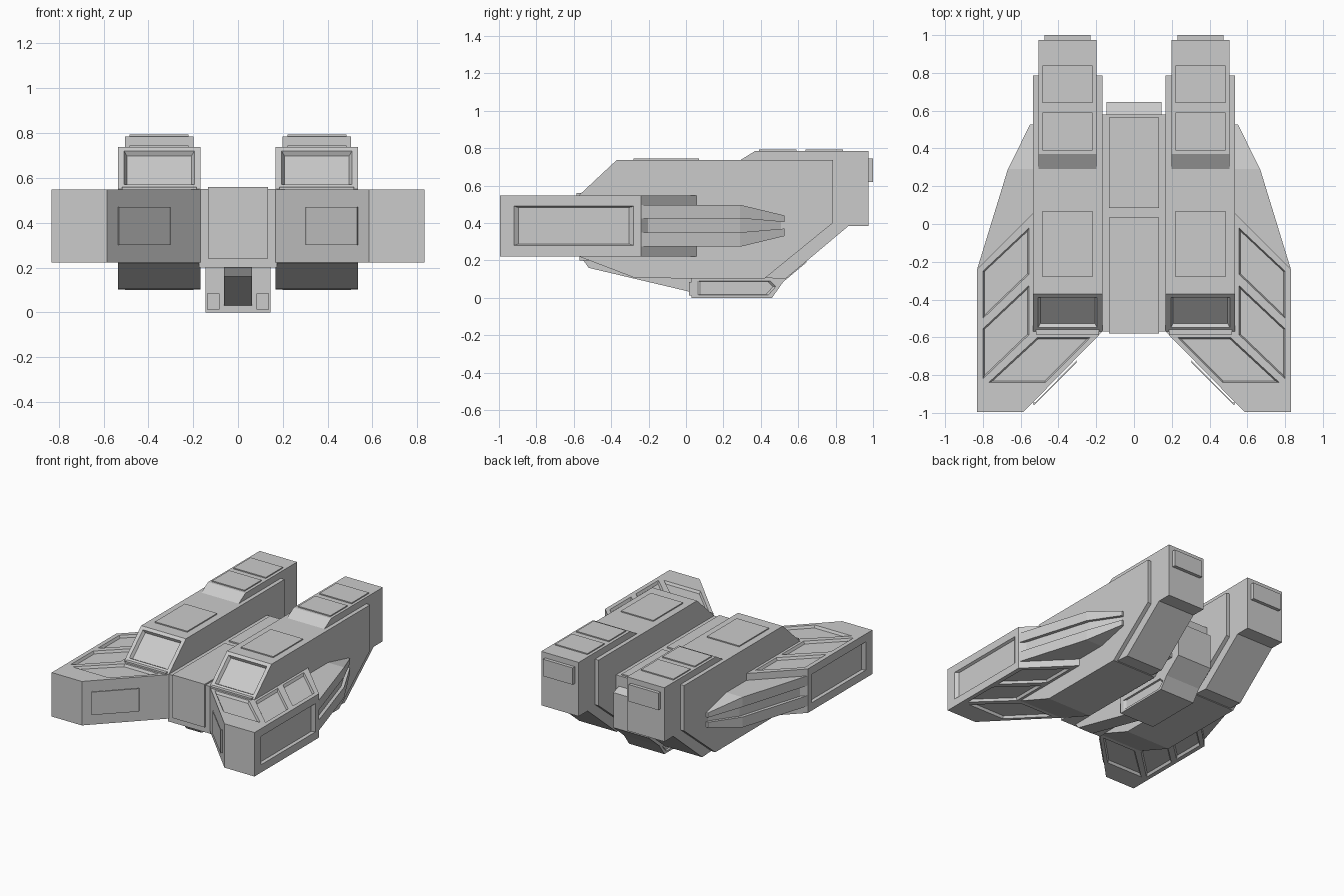
import bpy, bmesh
from mathutils import Vector

if "Cube" in bpy.data.objects:
    bpy.data.objects.remove(bpy.data.objects["Cube"])


def finish(name, bm, mirror):
    bmesh.ops.recalc_face_normals(bm, faces=bm.faces)
    me = bpy.data.meshes.new(name)
    bm.to_mesh(me)
    bm.free()
    ob = bpy.data.objects.new(name, me)
    bpy.context.collection.objects.link(ob)
    if mirror:
        ob.modifiers.new("mirror", 'MIRROR').use_mirror_merge = False
    return ob


def loft(bm, rings):
    # closed skin through rings of equal point count, capped at both ends
    vs = [[bm.verts.new(p) for p in r] for r in rings]
    n = len(vs[0])
    for a, b in zip(vs, vs[1:]):
        for i in range(n):
            bm.faces.new((a[i], a[(i + 1) % n], b[(i + 1) % n], b[i]))
    bm.faces.new(vs[0])
    bm.faces.new(vs[-1])


def side_prism(name, yz, x0, x1, mirror=True):
    bm = bmesh.new()
    loft(bm, [[(x, y, z) for y, z in yz] for x in (x0, x1)])
    return finish(name, bm, mirror)


def plan_prism(name, xy, z0, z1, mirror=True):
    bm = bmesh.new()
    loft(bm, [[(x, y, z) for x, y in xy] for z in (z0, z1)])
    return finish(name, bm, mirror)


def box(name, x0, x1, y0, y1, z0, z1, mirror=True):
    return plan_prism(name, [(x0, y0), (x1, y0), (x1, y1), (x0, y1)], z0, z1, mirror)


def recess(target, panels, depth):
    # cut bevelled recesses; panels = (corner list, outward normal)
    bm = bmesh.new()
    for pts, normal in panels:
        pts = [Vector(p) for p in pts]
        n = Vector(normal).normalized()
        c = sum(pts, Vector()) / len(pts)
        loft(bm, [[p + n * 0.01 for p in pts],
                  pts,
                  [c + (p - c) * 0.92 - n * depth for p in pts]])
    cutter = finish(target.name + "_cutter", bm, False)
    cutter.hide_render = True
    cutter.hide_set(True)
    mod = target.modifiers.new("recess", 'BOOLEAN')
    mod.operation = 'DIFFERENCE'
    mod.solver = 'EXACT'
    mod.object = cutter
    target.modifiers.move(len(target.modifiers) - 1, 0)


# twin hulls: wide shell with sunken window, narrower rear core
shell = side_prism("hull_shell", [(-0.57, 0.55), (-0.37, 0.737), (0.785, 0.737), (0.785, 0.4),
                                  (0.42, 0.103), (-0.27, 0.105), (-0.57, 0.22)], 0.168, 0.535)
recess(shell, [([(0.195, -0.548, 0.571), (0.508, -0.548, 0.571),
                 (0.508, -0.388, 0.72), (0.195, -0.388, 0.72)], (0, -0.187, 0.2))], 0.022)
side_prism("hull_core", [(0.25, 0.71), (0.29, 0.736), (0.37, 0.785), (0.975, 0.785),
                         (0.975, 0.385), (0.87, 0.385), (0.53, 0.1), (0.3, 0.115)], 0.198, 0.505)
box("window_sill", 0.185, 0.518, -0.585, -0.55, 0.545, 0.56)

# raised plates on the hulls
for name, y0, y1, z in (("front", -0.28, 0.07, 0.737), ("middle", 0.39, 0.59, 0.785),
                        ("rear", 0.64, 0.84, 0.785)):
    box(name + "_hull_plate", 0.22, 0.485, y0, y1, z - 0.01, z + 0.008)
box("exhaust_plate", 0.23, 0.473, 0.96, 1.0, 0.62, 0.745)

# central body with deck panels
box("central_body", -0.175, 0.175, -0.57, 0.58, 0.2, 0.55, False)
box("front_deck_panel", -0.133, 0.133, -0.58, 0.035, 0.24, 0.56, False)
box("rear_deck_panel", -0.133, 0.133, 0.085, 0.563, 0.54, 0.56, False)

# keel under the body
side_prism("keel_ridge", [(-0.57, 0.23), (-0.52, 0.16), (0.03, 0.03), (0.1, 0.03),
                          (0.1, 0.23)], -0.062, 0.062, False)
keel = side_prism("keel", [(0.03, 0.3), (0.03, 0.0), (0.46, 0.0), (0.52, 0.085),
                           (0.645, 0.19), (0.645, 0.45), (0.5, 0.5)], -0.145, 0.145, False)
recess(keel, [([(s * 0.145, y, z) for y, z in
                ((0.06, 0.015), (0.44, 0.015), (0.48, 0.06), (0.45, 0.09), (0.06, 0.09))],
               (s, 0, 0)) for s in (-1, 1)], 0.012)
box("keel_lamp", 0.082, 0.138, 0.015, 0.05, 0.012, 0.085)

# forward wings with sunken panels above, below and outside
wing = plan_prism("wing", [(0.168, -0.57), (0.585, -0.995), (0.832, -0.995), (0.832, -0.24),
                           (0.535, 0.057), (0.3, 0.057), (0.168, -0.3)], 0.222, 0.548)
quads = [[(0.555, -0.02), (0.555, -0.265), (0.8, -0.5), (0.8, -0.25)],
         [(0.555, -0.325), (0.555, -0.585), (0.8, -0.82), (0.8, -0.555)],
         [(0.23, -0.6), (0.51, -0.6), (0.77, -0.84), (0.47, -0.84)]]
panels = [([(x, y, z) for x, y in q], (0, 0, s)) for q in quads for z, s in ((0.548, 1), (0.222, -1))]
panels.append(([(0.832, -0.92, 0.28), (0.832, -0.28, 0.28), (0.832, -0.28, 0.49),
                (0.832, -0.92, 0.49)], (1, 0, 0)))
recess(wing, panels, 0.018)
plan_prism("wing_front_plate", [(0.302, -0.721), (0.522, -0.945), (0.535, -0.945), (0.53, -0.96),
                                (0.305, -0.735)], 0.3, 0.47)

# swept rear fins: two outer blades around a set-back middle slab
for name, inset, zs in (("upper_fin", 0, ((0.425, 0.497), (0.425, 0.497), (0.405, 0.44))),
                        ("lower_fin", 0, ((0.273, 0.35), (0.273, 0.35), (0.33, 0.37))),
                        ("middle_fin", 0.025, ((0.34, 0.44), (0.34, 0.44), (0.36, 0.415)))):
    bm = bmesh.new()
    loft(bm, [[(0.45, y, a), (x - inset, y, a), (x - inset, y, b), (0.45, y, b)]
              for (y, x), (a, b) in zip(((-0.238, 0.83), (0.29, 0.668), (0.527, 0.55)), zs)])
    finish(name, bm, True)
